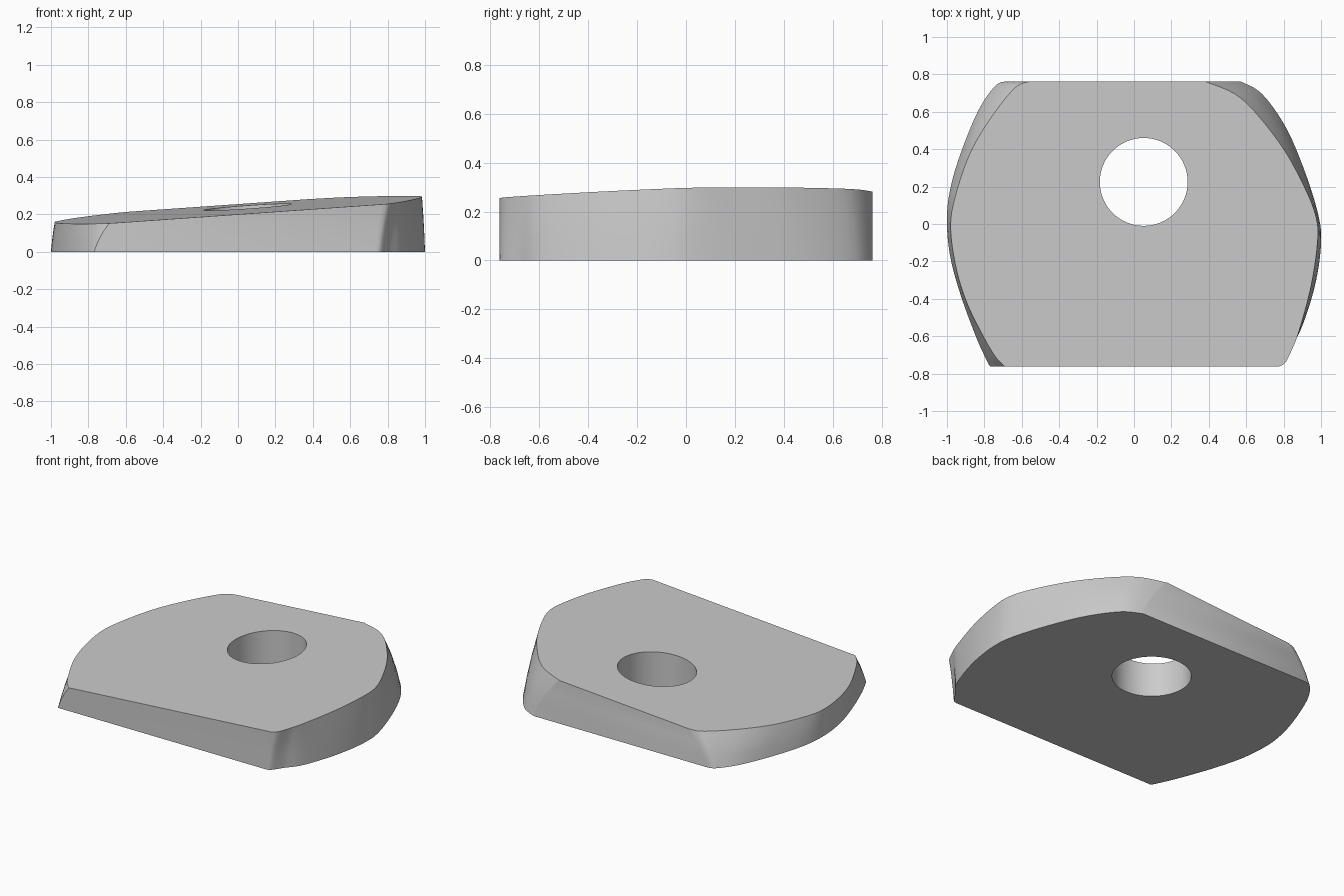
import bpy, bmesh, math
from mathutils import Vector

cube = bpy.data.objects.get("Cube")
if cube:
    bpy.data.objects.remove(cube, do_unlink=True)

HALF_DEPTH = 0.762

# Plain grey material
grey = bpy.data.materials.new("plain_grey")
grey.use_nodes = True
colour = (0.6, 0.6, 0.6, 1)
grey.diffuse_color = colour
grey.node_tree.nodes["Principled BSDF"].inputs["Base Color"].default_value = colour

# Side profiles; right runs front to back, left runs back to front
RIGHT_BOTTOM = [(.735, -.762), (.765, -.75), (.81, -.685), (.885, -.58), (.965, -.34), (1, -.11),
                (.985, .05), (.91, .29), (.81, .52), (.685, .695), (.57, .762)]
RIGHT_TOP = [(.775, -.762), (.81, -.74), (.845, -.67), (.88, -.58), (.945, -.34), (.98, -.11),
             (.975, .03), (.91, .2), (.78, .43), (.575, .67), (.38, .762)]
LEFT_BOTTOM = [(-.69, .762), (-.74, .74), (-.82, .63), (-.9, .45), (-.97, .24), (-1, .05),
               (-.985, -.16), (-.93, -.37), (-.85, -.59), (-.797, -.71), (-.77, -.762)]
LEFT_TOP = [(-.56, .762), (-.64, .725), (-.77, .56), (-.88, .37), (-.96, .13), (-.98, -.03),
            (-.95, -.24), (-.89, -.43), (-.8, -.61), (-.74, -.71), (-.69, -.762)]


def smooth_path(points, steps=6):
    """Catmull-Rom curve through the points, kept between the flat ends."""
    p = [Vector(q) for q in points]
    p = [p[0]] + p + [p[-1]]
    out = []
    for i in range(1, len(p) - 2):
        a, b, c, d = p[i - 1:i + 3]
        for k in range(steps):
            t = k / steps
            out.append(0.5 * (2 * b + (c - a) * t + (2 * a - 5 * b + 4 * c - d) * t ** 2
                              + (3 * b - a - 3 * c + d) * t ** 3))
    out.append(p[-2])
    for v in out:
        v.x = max(-1, min(1, v.x))
        v.y = max(-HALF_DEPTH, min(HALF_DEPTH, v.y))
    return out


def top_height(x, y):
    return 0.228 + 0.07 * x + 0.036 * y


# Wedge body: loft from the base outline to the sloping top outline
bottom = smooth_path(RIGHT_BOTTOM) + smooth_path(LEFT_BOTTOM)
top = smooth_path(RIGHT_TOP) + smooth_path(LEFT_TOP)
bm = bmesh.new()
rings = []
for height, blend in ((0, 0), (0.33, 0.24), (0.67, 0.57), (1, 1)):
    ring = []
    for low, high in zip(bottom, top):
        p = low.lerp(high, blend)
        ring.append(bm.verts.new((p.x, p.y, height * top_height(high.x, high.y))))
    rings.append(ring)
n = len(bottom)
for low, high in zip(rings, rings[1:]):
    for i in range(n):
        j = (i + 1) % n
        bm.faces.new((low[i], low[j], high[j], high[i]))
bm.faces.new(rings[0][::-1])
bm.faces.new(rings[-1])
bmesh.ops.recalc_face_normals(bm, faces=bm.faces[:])
mesh = bpy.data.meshes.new("wedge_plate")
bm.to_mesh(mesh)
bm.free()
plate = bpy.data.objects.new("wedge_plate", mesh)
bpy.context.collection.objects.link(plate)
mesh.materials.append(grey)

# Round through hole
bpy.ops.mesh.primitive_cylinder_add(vertices=64, radius=0.235, depth=1, location=(0.052, 0.225, 0.15))
cutter = bpy.context.object
cutter.name = "hole_cutter"
cutter.hide_render = True
cutter.data.materials.append(grey)
hole = plate.modifiers.new("hole", 'BOOLEAN')
hole.operation = 'DIFFERENCE'
hole.solver = 'EXACT'
hole.object = cutter

bpy.ops.object.select_all(action='DESELECT')
plate.select_set(True)
bpy.context.view_layer.objects.active = plate
bpy.ops.object.modifier_apply(modifier="hole")
bpy.data.objects.remove(cutter, do_unlink=True)
bpy.ops.object.shade_smooth_by_angle(angle=math.radians(35))
